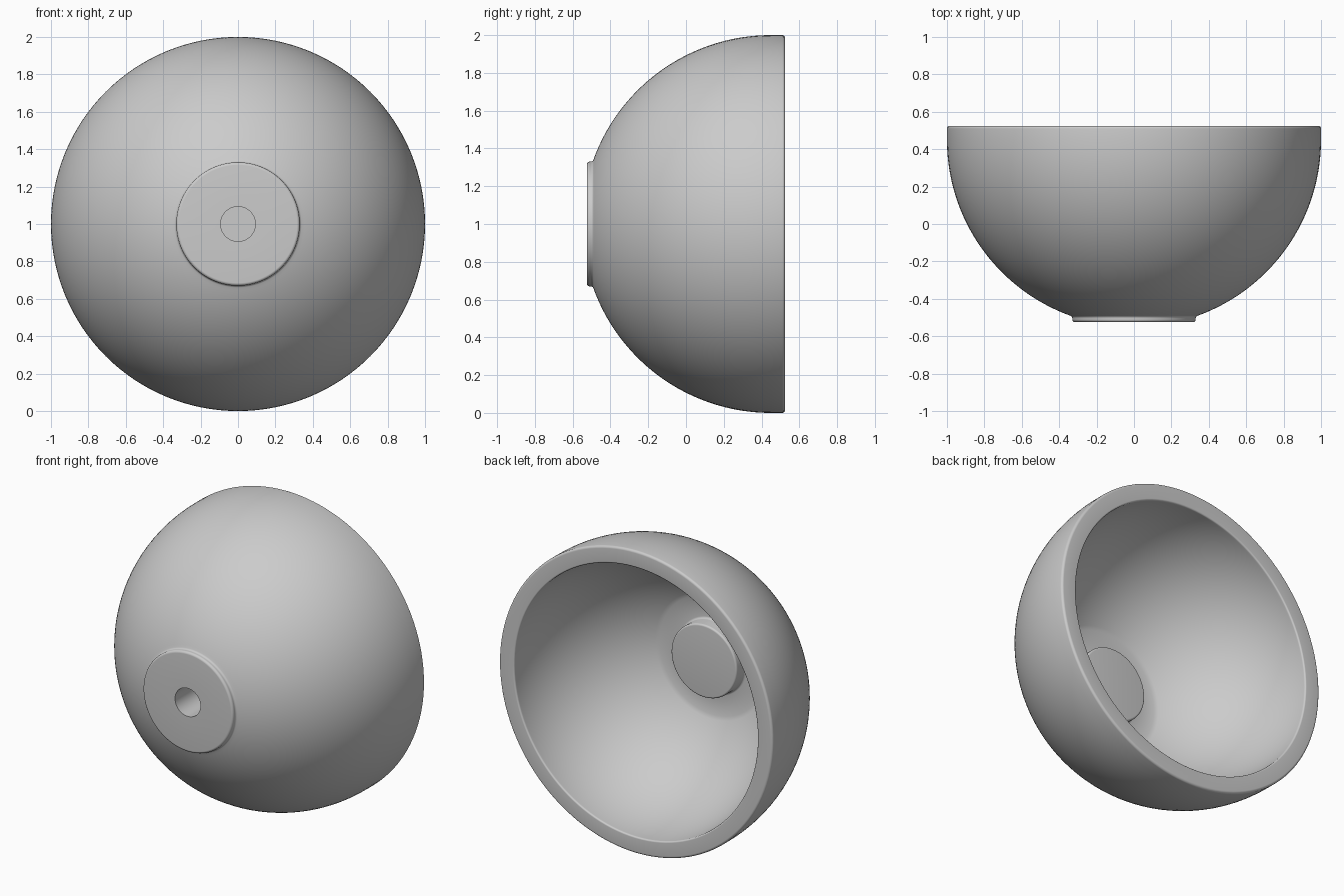
import bpy, bmesh
from math import sin, cos, asin, sqrt, pi, tan
from mathutils import Vector

cube = bpy.data.objects.get("Cube")
if cube:
    bpy.data.objects.remove(cube, do_unlink=True)

grey = bpy.data.materials.new("plain grey")
grey.use_nodes = True
colour = (0.6, 0.6, 0.6, 1)
grey.diffuse_color = colour
grey.node_tree.nodes["Principled BSDF"].inputs["Base Color"].default_value = colour


def arc(centre, radius, start, end, steps):
    """Points (r, y) on a sphere outline, angle measured from the -y pole."""
    return [(radius * sin(start + (end - start) * i / steps),
             centre - radius * cos(start + (end - start) * i / steps), 0)
            for i in range(steps + 1)]


def rounded(corners, steps=5):
    """Replace each corner (r, y, fillet) by a small fillet."""
    out = []
    for i, (r, y, fillet) in enumerate(corners):
        p = Vector((r, y))
        if not fillet:
            out.append(p)
            continue
        a = (Vector(corners[i - 1][:2]) - p).normalized()
        b = (Vector(corners[i + 1][:2]) - p).normalized()
        half = a.angle(b) / 2
        cut = fillet / tan(half)
        mid = p + (a + b).normalized() * fillet / sin(half)
        u, v = p + a * cut - mid, p + b * cut - mid
        out += [mid + u.lerp(v, k / steps).normalized() * fillet
                for k in range(steps + 1)]
    return out


def revolve(name, points, material, steps=128):
    """Spin an (r, y) outline round the y axis, at height 1."""
    bm = bmesh.new()
    verts = [bm.verts.new((r, y, 0)) for r, y in points]
    edges = [bm.edges.new(pair) for pair in zip(verts, verts[1:])]
    bmesh.ops.spin(bm, geom=verts + edges, cent=(0, 0, 0), axis=(0, 1, 0),
                   angle=2 * pi, steps=steps)
    bmesh.ops.remove_doubles(bm, verts=bm.verts, dist=1e-5)
    bmesh.ops.recalc_face_normals(bm, faces=bm.faces)
    mesh = bpy.data.meshes.new(name)
    bm.to_mesh(mesh)
    bm.free()
    mesh.materials.append(material)
    obj = bpy.data.objects.new(name, mesh)
    obj.location.z = 1
    bpy.context.collection.objects.link(obj)
    bpy.ops.object.select_all(action='DESELECT')
    obj.select_set(True)
    bpy.context.view_layer.objects.active = obj
    bpy.ops.object.shade_smooth_by_angle(angle=pi / 6)


# Main measures
back, front = 0.525, -0.525
hub, hole, knob = 0.33, 0.093, 0.24
outer_centre, inner_radius = 0.45, 0.89
floor_y, knob_y, hole_y = -0.277, -0.185, -0.275
floor_r = sqrt(inner_radius ** 2 - (back - floor_y) ** 2)

# Blind hole and raised front hub
outline = [(0, hole_y, 0), (hole, hole_y, 0), (hole, front, 0), (hub, front, 0.015),
           (hub, outer_centre - sqrt(1 - hub ** 2), 0.015)]
# Outer dome up to the rounded rim
outline += arc(outer_centre, 1, asin(hub + 0.025), pi / 2, 40)
outline += [(1, back, 0.015), (inner_radius, back, 0.01)]
# Hollow inside, flat floor and central knob
outline += arc(back, inner_radius, pi / 2 - 0.02, asin(floor_r / inner_radius), 36)
outline += [(knob, floor_y, 0.015), (knob, knob_y, 0.012), (0, knob_y, 0)]

revolve("domed_cup", rounded(outline), grey)
